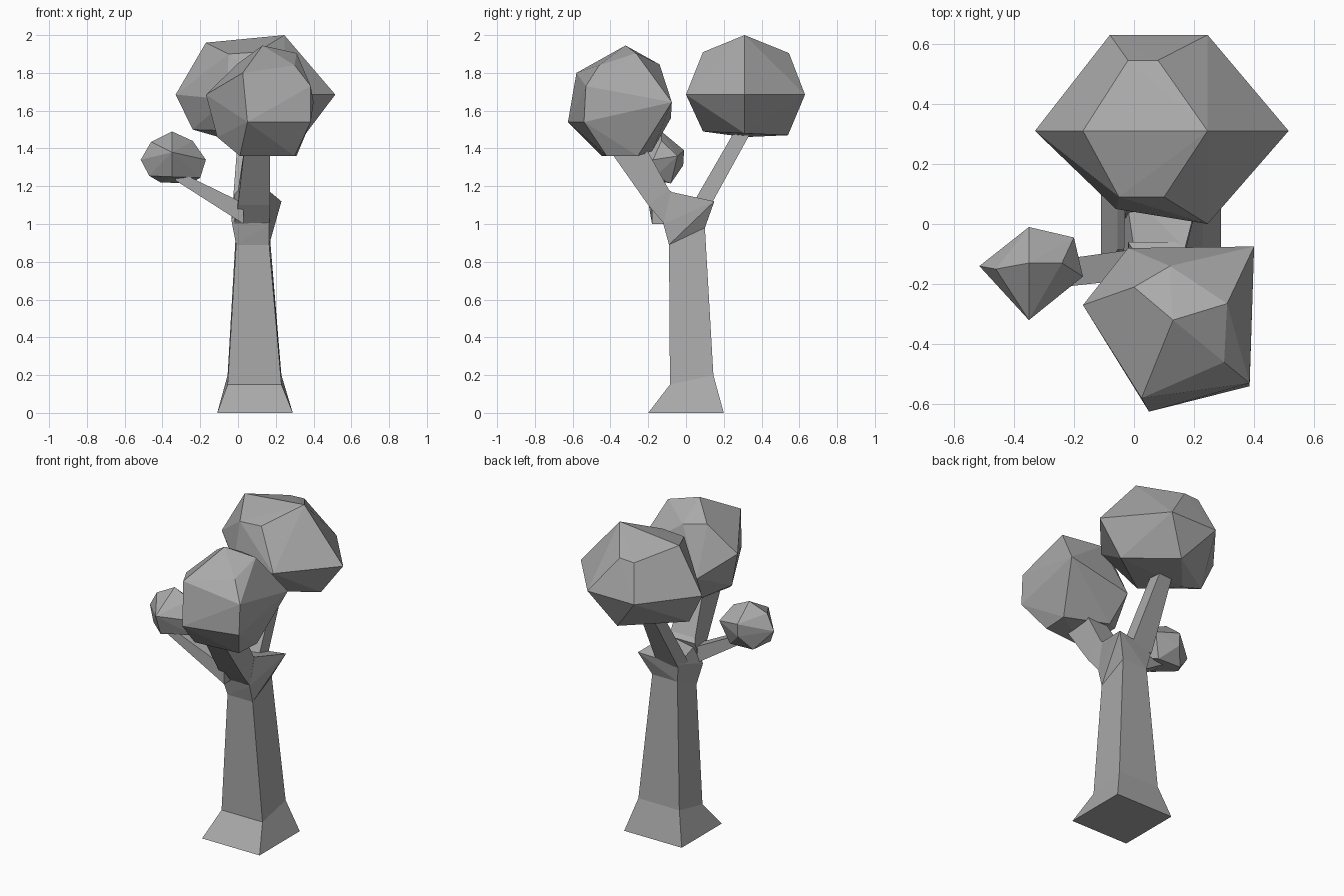
import bpy
import bmesh
from math import radians
from mathutils import Vector

default_cube = bpy.data.objects.get("Cube")
if default_cube:
    bpy.data.objects.remove(default_cube, do_unlink=True)

# One plain grey for the whole tree
grey = bpy.data.materials.new("plain_grey")
grey.use_nodes = True
colour = (0.4, 0.4, 0.4, 1)
grey.diffuse_color = colour
grey.node_tree.nodes["Principled BSDF"].inputs["Base Color"].default_value = colour


def finish(bm, name):
    """Turn a bmesh into a flat shaded grey object."""
    bmesh.ops.recalc_face_normals(bm, faces=bm.faces)
    mesh = bpy.data.meshes.new(name)
    bm.to_mesh(mesh)
    bm.free()
    mesh.materials.append(grey)
    part = bpy.data.objects.new(name, mesh)
    bpy.context.collection.objects.link(part)
    return part


def faceted_solid(name, *tiers):
    """Wrap tiers of corner points in a convex, flat faced skin."""
    bm = bmesh.new()
    for tier in tiers:
        for point in tier:
            bm.verts.new(Vector(point))
    hull = bmesh.ops.convex_hull(bm, input=bm.verts)
    spare = {g for g in hull["geom_interior"] + hull["geom_unused"]
             if isinstance(g, bmesh.types.BMVert)}
    bmesh.ops.delete(bm, geom=list(spare), context="VERTS")
    bmesh.ops.dissolve_limit(bm, angle_limit=radians(1), verts=bm.verts, edges=bm.edges)
    return finish(bm, name)


def loft(name, rings):
    """Join four-cornered rings into one closed tube."""
    bm = bmesh.new()
    loops = [[bm.verts.new(Vector(point)) for point in ring] for ring in rings]
    for low, high in zip(loops, loops[1:]):
        for i in range(len(low)):
            j = (i + 1) % len(low)
            bm.faces.new((low[i], low[j], high[j], high[i]))
    bm.faces.new(loops[0])
    bm.faces.new(loops[-1])
    return finish(bm, name)


def ring(left, right, front, back, z_front, z_back):
    """Rectangular ring seen from above, tilted from front to back."""
    return [(left, front, z_front), (right, front, z_front),
            (right, back, z_back), (left, back, z_back)]


# Square trunk with a flared foot
neck = ring(-.01, .165, -.09, .10, .89, .98)
loft("trunk", [
    ring(-.11, .29, -.2, .2, 0, 0),
    ring(-.055, .23, -.085, .145, .15, .2),
    neck,
])

# Fork at the top of the trunk, with one pointed back corner
faceted_solid(
    "trunk_fork", neck,
    [(-.035, -.12, 1.02), (.165, -.12, 1.0)],
    [(0, -.08, 1.13), (.17, -.08, 1.17), (.23, .15, 1.12), (-.03, .12, 1.1)],
)

# Three branches that end inside the foliage
loft("front_branch", [
    ring(-.02, .165, -.115, -.06, 1.0, 1.16),
    ring(.0, .17, -.2, -.09, 1.1, 1.18),
    ring(.03, .17, -.39, -.2, 1.37, 1.38),
    ring(.05, .16, -.43, -.27, 1.45, 1.47),
])
loft("back_branch", [
    ring(-.03, .12, .02, .12, 1.08, 1.08),
    ring(.0, .09, .245, .335, 1.47, 1.47),
    ring(.01, .09, .28, .36, 1.54, 1.54),
])
loft("side_branch", [
    [(.03, -.18, 1.0), (.03, -.08, 1.0), (.03, -.08, 1.11), (.03, -.18, 1.11)],
    [(-.33, -.22, 1.23), (-.33, -.13, 1.23), (-.33, -.13, 1.285), (-.33, -.22, 1.285)],
])

# Large back foliage: crown, middle and underside tiers
faceted_solid(
    "back_foliage",
    [(.245, .31, 2), (-.17, .31, 1.96), (-.05, .09, 1.9), (.1, .09, 1.91),
     (-.02, .545, 1.9), (.08, .545, 1.905)],
    [(-.33, .31, 1.685), (.515, .31, 1.685), (-.08, .63, 1.685),
     (.245, .63, 1.685), (.245, 0, 1.685), (-.06, .05, 1.66)],
    [(.36, .31, 1.48), (-.24, .31, 1.5), (.1, .54, 1.47),
     (.05, .09, 1.49), (-.1, .31, 1.46)],
)

# Front foliage
faceted_solid(
    "front_foliage",
    [(.13, -.32, 1.945), (.31, -.265, 1.905), (.3, -.46, 1.84),
     (0, -.21, 1.85), (.12, -.14, 1.845), (.025, -.58, 1.8)],
    [(.4, -.075, 1.645), (.385, -.53, 1.73), (.385, -.54, 1.54),
     (.05, -.625, 1.54), (-.17, -.27, 1.685), (-.02, -.08, 1.56)],
    [(.01, -.445, 1.36), (.31, -.255, 1.36), (.3, -.42, 1.36),
     (.03, -.18, 1.385), (-.11, -.3, 1.46)],
)

# Small side foliage
faceted_solid(
    "side_foliage",
    [(-.35, -.13, 1.49), (-.46, -.15, 1.435), (-.24, -.13, 1.44)],
    [(-.35, -.32, 1.38), (-.515, -.14, 1.34), (-.17, -.175, 1.34),
     (-.35, -.01, 1.39), (-.2, -.045, 1.36), (-.35, -.015, 1.31)],
    [(-.41, -.08, 1.22), (-.25, -.08, 1.215), (-.47, -.17, 1.255),
     (-.2, -.17, 1.245), (-.35, -.27, 1.25)],
)
